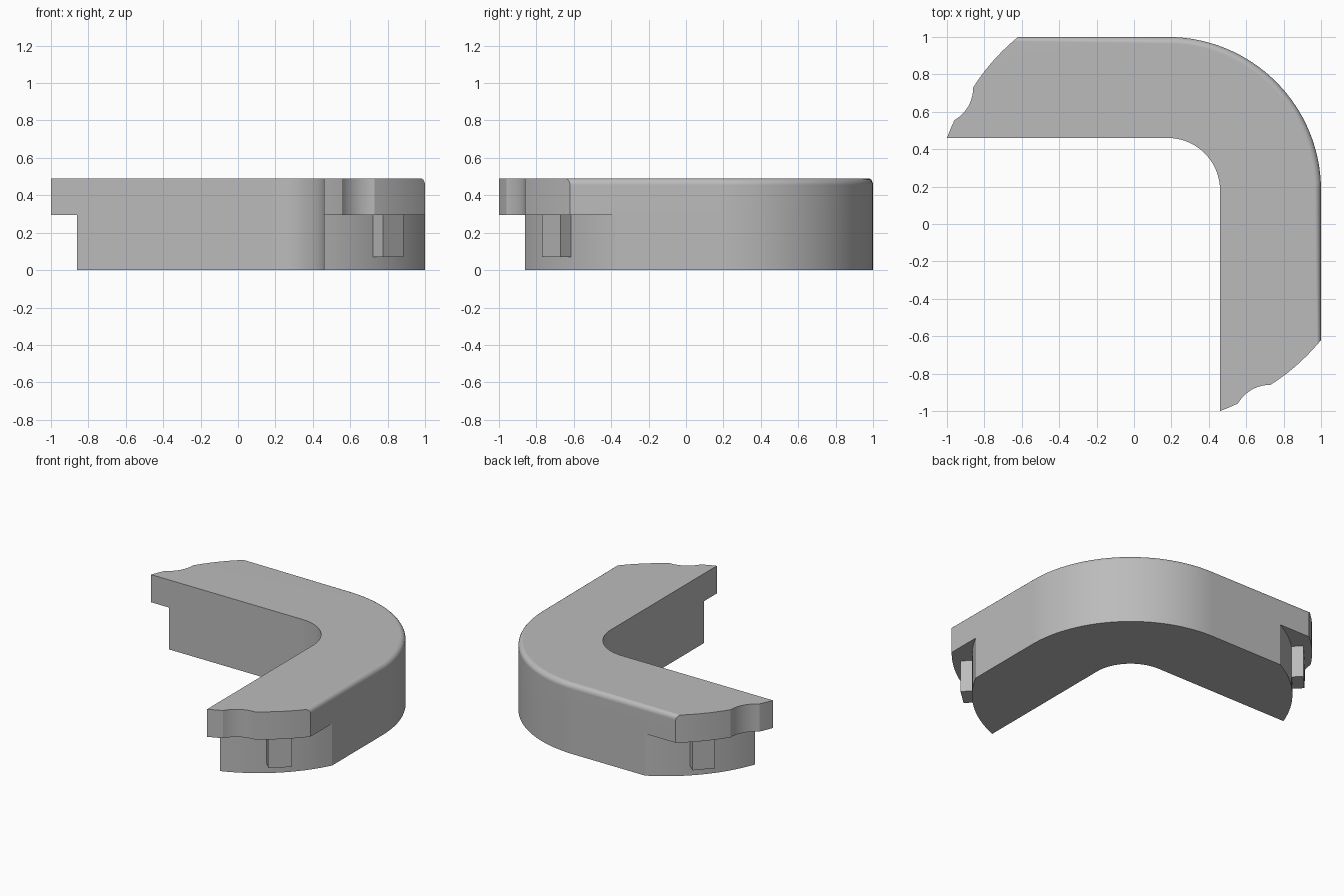
import bpy
import bmesh
import math

cube = bpy.data.objects.get("Cube")
if cube:
    bpy.data.objects.remove(cube, do_unlink=True)

grey = bpy.data.materials.new("plain_grey")
grey.use_nodes = True
colour = (0.5, 0.5, 0.5, 1)
grey.diffuse_color = colour
grey.node_tree.nodes["Principled BSDF"].inputs["Base Color"].default_value = colour

SPLIT, TOP = 0.295, 0.49       # underside and top of the overhanging layer
BEND = 0.18                    # centre of the corner bend, on both axes
OUTER = 1 - BEND               # outer bend radius
END = (0.111, 0.076)           # centre of the rounded arm ends


def arc(centre, start, stop, steps):
    """Points from start to stop, turning about centre."""
    polar = []
    for p in (start, stop):
        dx, dy = p[0] - centre[0], p[1] - centre[1]
        polar.append((math.hypot(dx, dy), math.atan2(dy, dx)))
    (r0, a0), (r1, a1) = polar
    points = []
    for i in range(steps + 1):
        t = i / steps
        r, a = r0 + (r1 - r0) * t, a0 + (a1 - a0) * t
        points.append((centre[0] + r * math.cos(a), centre[1] + r * math.sin(a)))
    return points


def swapped(points):
    """Mirror across the diagonal, keeping the winding."""
    return [(y, x) for x, y in reversed(points)]


def elbow(arm_end):
    """Outline of both arms from the end profile of one."""
    bend = (BEND, BEND)
    diagonal = math.sqrt(0.5)
    inner_r = 0.46 - BEND
    inner_mid = (BEND + inner_r * diagonal,) * 2
    outer_mid = (BEND + OUTER * diagonal,) * 2
    half = arc(bend, inner_mid, (0.46, BEND), 10) + arm_end
    half += arc(bend, (1, BEND), outer_mid, 16)
    return half + swapped(half[1:-1])


def prism(name, outline, low, high, round_top=False):
    bm = bmesh.new()
    base = bm.faces.new([bm.verts.new((x, y, low)) for x, y in outline])
    bmesh.ops.extrude_face_region(bm, geom=[base], use_keep_orig=True)
    bm.verts.ensure_lookup_table()
    for v in bm.verts[len(outline):]:
        v.co.z = high
    bmesh.ops.recalc_face_normals(bm, faces=bm.faces)
    if round_top:
        def on_rim(v):
            reach = math.hypot(max(v.co.x - BEND, 0), max(v.co.y - BEND, 0))
            return v.co.z > high - 0.001 and reach > OUTER - 0.002
        rim = [e for e in bm.edges if all(on_rim(v) for v in e.verts)]
        bmesh.ops.bevel(bm, geom=rim, offset=0.035, segments=5,
                        profile=0.5, affect='EDGES')
    mesh = bpy.data.meshes.new(name)
    bm.to_mesh(mesh)
    bm.free()
    mesh.materials.append(grey)
    obj = bpy.data.objects.new(name, mesh)
    bpy.context.collection.objects.link(obj)
    return obj


# Overhanging upper layer, with a concave bite in each end
upper_end = arc(END, (0.46, -1), (0.555, -0.96), 4)
upper_end += arc((0.73, -1.06), (0.555, -0.96), (0.73, -0.86), 10)[1:]
upper_end += arc(END, (0.73, -0.86), (1, -0.62), 10)[1:]
bracket = prism("elbow_bracket", elbow(upper_end), SPLIT, TOP, round_top=True)

# Shorter lower layer with plain rounded ends
lower_end = arc(END, (0.46, -0.86), (1, -0.38), 16)
parts = [prism("lower_layer", elbow(lower_end), 0, SPLIT)]

# Small locating peg under each overhang
peg = [(0.69, -0.677), (0.775, -0.77), (0.885, -0.67), (0.80, -0.577)]
parts.append(prism("front_peg", peg, 0.07, SPLIT))
parts.append(prism("side_peg", swapped(peg), 0.07, SPLIT))

# Join the parts into one solid
bpy.context.view_layer.objects.active = bracket
for part in parts:
    join = bracket.modifiers.new("join", 'BOOLEAN')
    join.operation = 'UNION'
    join.solver = 'EXACT'
    join.object = part
    bpy.ops.object.modifier_apply(modifier=join.name)
    bpy.data.objects.remove(part, do_unlink=True)

bpy.ops.object.select_all(action='DESELECT')
bracket.select_set(True)
bpy.ops.object.shade_smooth_by_angle(angle=math.radians(25))
shading = bracket.modifiers.new("even_shading", 'WEIGHTED_NORMAL')
shading.keep_sharp = True
